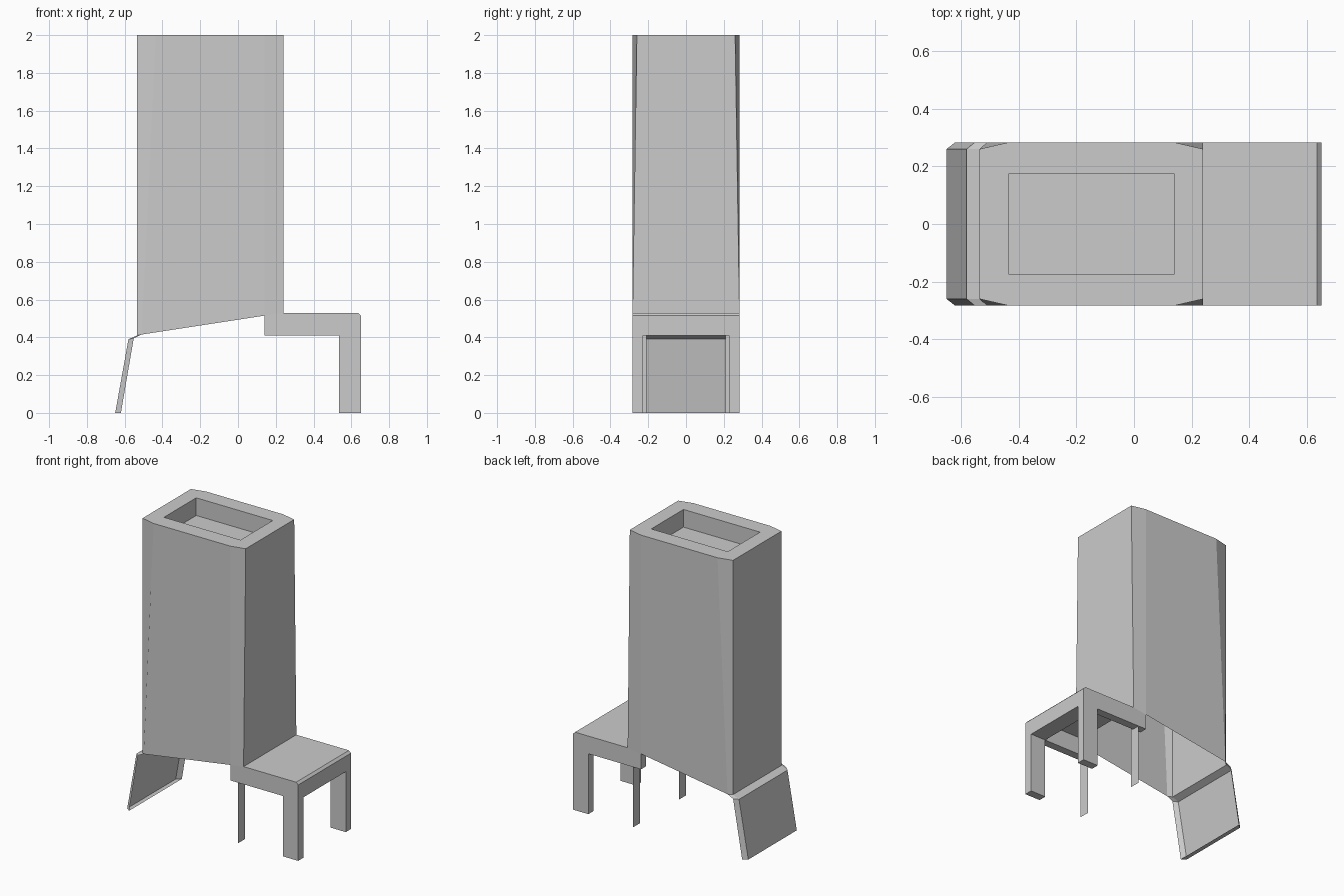
import bpy, bmesh

if "Cube" in bpy.data.objects:
    bpy.data.objects.remove(bpy.data.objects["Cube"])

W, WC = 0.283, 0.26          # half width, half width at cut corners


def make(name, verts, faces, recalc=False):
    me = bpy.data.meshes.new(name)
    me.from_pydata(verts, [], faces)
    if recalc:
        bm = bmesh.new()
        bm.from_mesh(me)
        bmesh.ops.recalc_face_normals(bm, faces=bm.faces)
        bm.to_mesh(me)
        bm.free()
    ob = bpy.data.objects.new(name, me)
    bpy.context.collection.objects.link(ob)
    return ob


def prism(name, profile, y0, y1):
    """Closed x/z profile extruded along y."""
    n = len(profile)
    verts = [(x, y, z) for y in (y0, y1) for x, z in profile]
    faces = [tuple(range(n)), tuple(range(n, 2 * n))]
    faces += [(i, (i + 1) % n, n + (i + 1) % n, n + i) for i in range(n)]
    return make(name, verts, faces, True)


def ring(half):
    """Mirror half an outline (+y side, from +x to -x) into a full loop."""
    return half + [(x, -y, z) for x, y, z in reversed(half)]


# tower shell: open at the sloped bottom, corner cuts widening to the top
low = ring([(0.24, W, 0.53), (0.14, W, 0.515), (-0.51, W, 0.415), (-0.535, WC, 0.41)])
top = ring([(0.24, WC, 2), (0.14, W, 2), (-0.435, W, 2), (-0.535, WC, 2)])
faces = [(i, (i + 1) % 8, 8 + (i + 1) % 8, 8 + i) for i in range(8)]
# rim and shallow recess in the top
hole = [(0.14, 0.173), (-0.435, 0.173), (-0.435, -0.173), (0.14, -0.173)]
rim = [(x, y, 2) for x, y in hole]
floor = [(x, y, 1.88) for x, y in hole]
for i in range(4):
    j = (i + 1) % 4
    faces.append((16 + i, 16 + j, 20 + j, 20 + i))
faces += [(8, 9, 16), (9, 10, 17, 16), (10, 11, 17), (11, 12, 18, 17),
          (12, 13, 18), (13, 14, 19, 18), (14, 15, 19), (15, 8, 16, 19),
          (20, 21, 22, 23)]
make("tower", low + top + rim + floor, faces)

# slanted rear panel: open folded skin hanging from the tower
rows = [(-0.65, -0.62, 0, 0), (-0.58, -0.552, 0.39, 0.395), (-0.535, -0.51, 0.41, 0.415)]
verts = []
for xo, xi, zo, zi in rows:
    verts += [(xi, W, zi), (xo, WC, zo), (xo, -WC, zo), (xi, -W, zi)]
faces = [(4 * r + c, 4 * r + c + 1, 4 * r + c + 5, 4 * r + c + 4)
         for r in range(2) for c in range(3)]
faces.append((3, 2, 1, 0))
make("rear_panel", verts, faces)

# seat frame: L-shaped sides with front legs, hollow underneath
side = [(0.14, 0.41), (0.535, 0.41), (0.535, 0), (0.65, 0), (0.65, 0.515),
        (0.635, 0.53), (0.24, 0.53), (0.14, 0.515)]
apron = [(0.535, 0.41), (0.65, 0.41), (0.65, 0.515), (0.635, 0.53), (0.535, 0.53)]
IN = 0.228
for s, tag in ((1, "left"), (-1, "right")):
    prism("seat_side_" + tag, side, s * IN, s * W)
    # thin flat inner leg
    make("inner_leg_" + tag,
         [(0.2, s * 0.21, 0), (0.2, s * W, 0), (0.2, s * W, 0.45), (0.2, s * 0.21, 0.45)],
         [(0, 1, 2, 3)])
prism("seat_apron", apron, -IN, IN)
make("seat_top", [(0.24, -IN, 0.53), (0.535, -IN, 0.53), (0.535, IN, 0.53), (0.24, IN, 0.53)],
     [(0, 1, 2, 3)])
